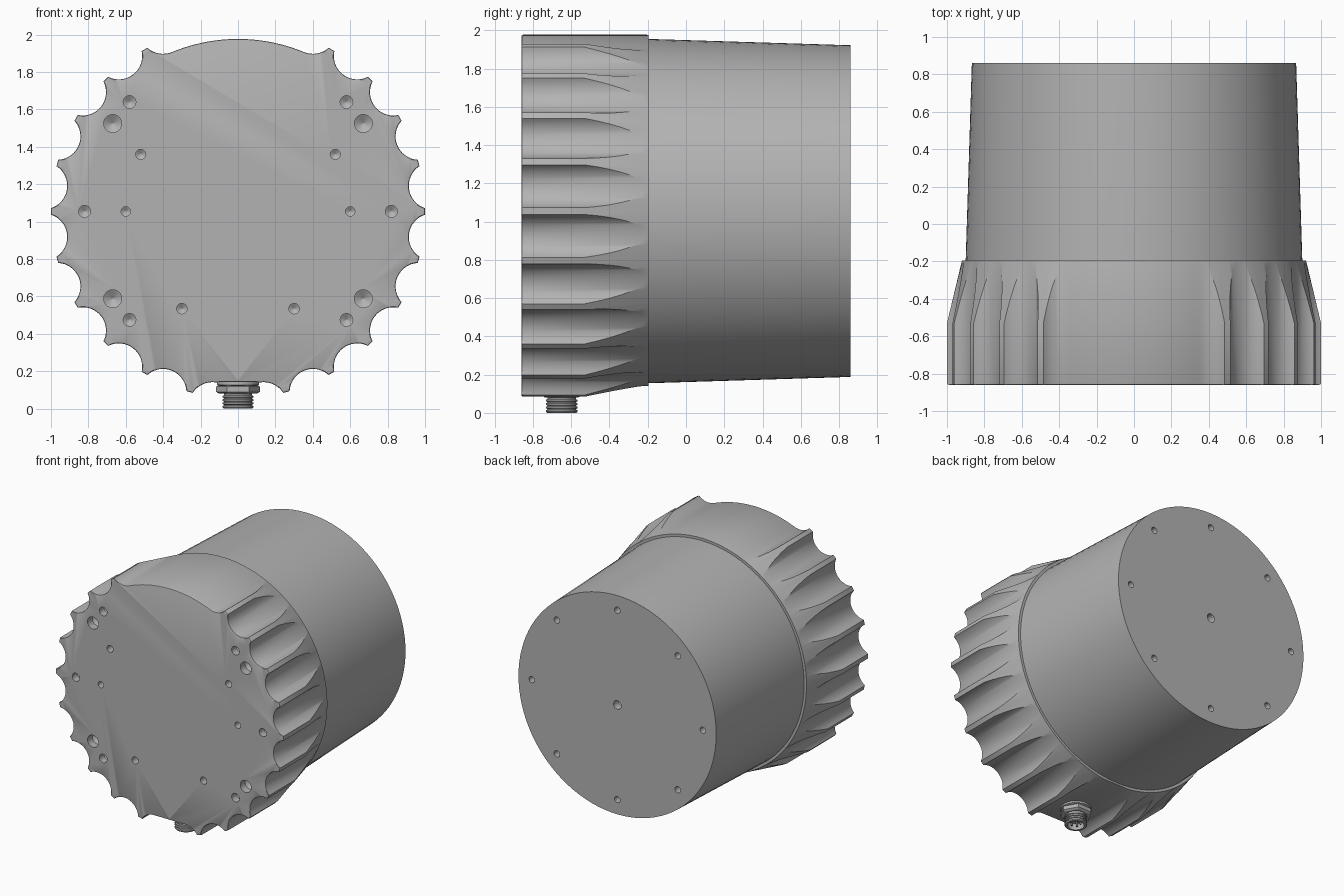
import bpy, bmesh
from math import sin, cos, pi, radians, hypot, atan2, acos
from mathutils import Matrix, Vector

if "Cube" in bpy.data.objects:
    bpy.data.objects.remove(bpy.data.objects["Cube"], do_unlink=True)

grey = bpy.data.materials.new("housing grey")
grey.use_nodes = True
colour = (0.45, 0.45, 0.45, 1)
grey.diffuse_color = colour
grey.node_tree.nodes["Principled BSDF"].inputs["Base Color"].default_value = colour

AXIS = 1.055                       # height of the housing axis
FRONT, BACK = -0.86, 0.86
COLLAR_BACK, CONE_START = -0.195, -0.53
TO_BACK = Matrix.Rotation(-pi / 2, 4, "X")   # local z points to +y
TO_FRONT = Matrix.Rotation(pi / 2, 4, "X")   # local z points to -y


def skin(bm, rings):
    """Bridge equal rings of points and cap both ends."""
    loops = [[bm.verts.new(p) for p in ring] for ring in rings]
    n = len(loops[0])
    for a, b in zip(loops, loops[1:]):
        for i in range(n):
            j = (i + 1) % n
            bm.faces.new((a[i], a[j], b[j], b[i]))
    bm.faces.new(loops[0][::-1])
    bm.faces.new(loops[-1])


def lathe(bm, profile, loc, turn=Matrix(), sides=32):
    """Turn a (radius, height) profile around local z."""
    place = Matrix.Translation(loc) @ turn
    skin(bm, [[place @ Vector((r * cos(2 * pi * i / sides), r * sin(2 * pi * i / sides), h))
               for i in range(sides)] for r, h in profile])


def finish(bm, name, angle=30):
    bmesh.ops.recalc_face_normals(bm, faces=bm.faces)
    mesh = bpy.data.meshes.new(name)
    bm.to_mesh(mesh)
    bm.free()
    mesh.materials.append(grey)
    obj = bpy.data.objects.new(name, mesh)
    bpy.context.collection.objects.link(obj)
    smooth(obj, angle)
    return obj


def select(obj):
    bpy.ops.object.select_all(action="DESELECT")
    obj.select_set(True)
    bpy.context.view_layer.objects.active = obj


def smooth(obj, angle=30):
    select(obj)
    bpy.ops.object.shade_smooth_by_angle(angle=radians(angle))


def drill(obj, holes, y, turn):
    """Cut blind holes with conical bottoms; holes are (x, z, radius)."""
    bm = bmesh.new()
    for x, z, r in holes:
        lathe(bm, [(r, 0.05), (r, -0.06), (0.002, -0.06 - r * 0.6)], (x, y, z), turn, 20)
    cutter = finish(bm, "hole_cutter")
    cutter.hide_render = True
    mod = obj.modifiers.new("holes", "BOOLEAN")
    mod.operation, mod.solver, mod.object = "DIFFERENCE", "EXACT", cutter
    select(obj)
    bpy.ops.object.modifier_apply(modifier=mod.name)
    bpy.data.objects.remove(cutter, do_unlink=True)
    smooth(obj)


# Scalloped collar outline as (angle, radius)
CENTRE, CUT = 1.047, 0.125
VALLEY = CENTRE - CUT
reach = acos((CENTRE - (CENTRE ** 2 + 1 - CUT ** 2) / (2 * CENTRE)) / CUT)
STEPS = 8


def scallop(middle, first, last):
    points = []
    for i in range(first, last + 1):
        phi = reach * i / STEPS
        u, v = CENTRE - CUT * cos(phi), CUT * sin(phi)
        points.append((radians(middle) + atan2(v, u), hypot(u, v)))
    return points


outline = []
for k in range(24):
    middle = 7.5 + 15 * k
    if middle == 67.5:             # smooth crown at the top
        outline += scallop(middle, -STEPS, 0)
        outline += [(radians(a), VALLEY) for a in range(69, 112, 3)]
    elif middle == 112.5:
        outline += scallop(middle, 0, STEPS)
    elif middle == 262.5:          # flat connector seat underneath
        outline += scallop(middle, -STEPS, 0)
        outline += [(radians(a), 0.913 / abs(sin(radians(a)))) for a in range(264, 277, 2)]
    elif middle == 277.5:
        outline += scallop(middle, 0, STEPS)
    elif not 60 < middle < 120:
        outline += scallop(middle, -STEPS, STEPS)


def point(a, r, y):
    return (r * cos(a), y, AXIS + r * sin(a))


def cone_y(r):
    """Depth at which the rear taper meets a given radius."""
    t = (1 - r) / 0.08
    return min(CONE_START + t * (COLLAR_BACK - CONE_START), COLLAR_BACK - 0.006)


EDGE = 0.008
bm = bmesh.new()
skin(bm, [
    [point(a, r - EDGE, FRONT) for a, r in outline],
    [point(a, r - EDGE * 0.3, FRONT + EDGE * 0.3) for a, r in outline],
    [point(a, r, FRONT + EDGE) for a, r in outline],
    [point(a, r, cone_y(r)) for a, r in outline],
    [point(a, min(r, 0.92), COLLAR_BACK) for a, r in outline],
])
collar = finish(bm, "scalloped_collar")

# Mounting holes on the front, mirrored left and right
half = [(0.67, 1.525, 0.048), (0.58, 1.64, 0.034), (0.52, 1.36, 0.027),
        (0.82, 1.055, 0.032), (0.6, 1.055, 0.025), (0.67, 0.588, 0.048),
        (0.58, 0.475, 0.034), (0.3, 0.535, 0.028)]
drill(collar, [(s * x, z, r) for x, z, r in half for s in (1, -1)], FRONT, TO_FRONT)

# Tapered rear body with a ring of holes and one in the middle
bm = bmesh.new()
lathe(bm, [(0.9, -0.25), (0.9, COLLAR_BACK), (0.867, BACK)], (0, 0, AXIS), TO_BACK, 96)
body = finish(bm, "rear_body")
ring = [(0.75 * cos(k * pi / 4), AXIS + 0.75 * sin(k * pi / 4), 0.025) for k in range(8)]
drill(body, ring + [(0, AXIS, 0.034)], BACK, TO_BACK)

# Cable connector underneath
SEAT = (0, -0.65, 0)
bm = bmesh.new()
lathe(bm, [(0.1, 0.122), (0.112, 0.128), (0.112, 0.16)], SEAT)
finish(bm, "connector_washer")

bm = bmesh.new()
lathe(bm, [(0.1, 0.08), (0.117, 0.09), (0.117, 0.118), (0.105, 0.125)], SEAT, sides=6)
finish(bm, "connector_nut")

bm = bmesh.new()
barrel = [(0.06, 0.05), (0.06, 0), (0.076, 0)]
for i in range(4):                 # thread ridges
    z = 0.006 + 0.018 * i
    barrel += [(0.082, z), (0.082, z + 0.008), (0.075, z + 0.012), (0.075, z + 0.015)]
lathe(bm, barrel + [(0.075, 0.1)], SEAT)
finish(bm, "connector_barrel")

bm = bmesh.new()
for k in range(5):
    a = k * 2 * pi / 5
    lathe(bm, [(0.007, 0.012), (0.007, 0.06)],
          (0.034 * cos(a), SEAT[1] + 0.034 * sin(a), 0), sides=10)
finish(bm, "connector_pins")
